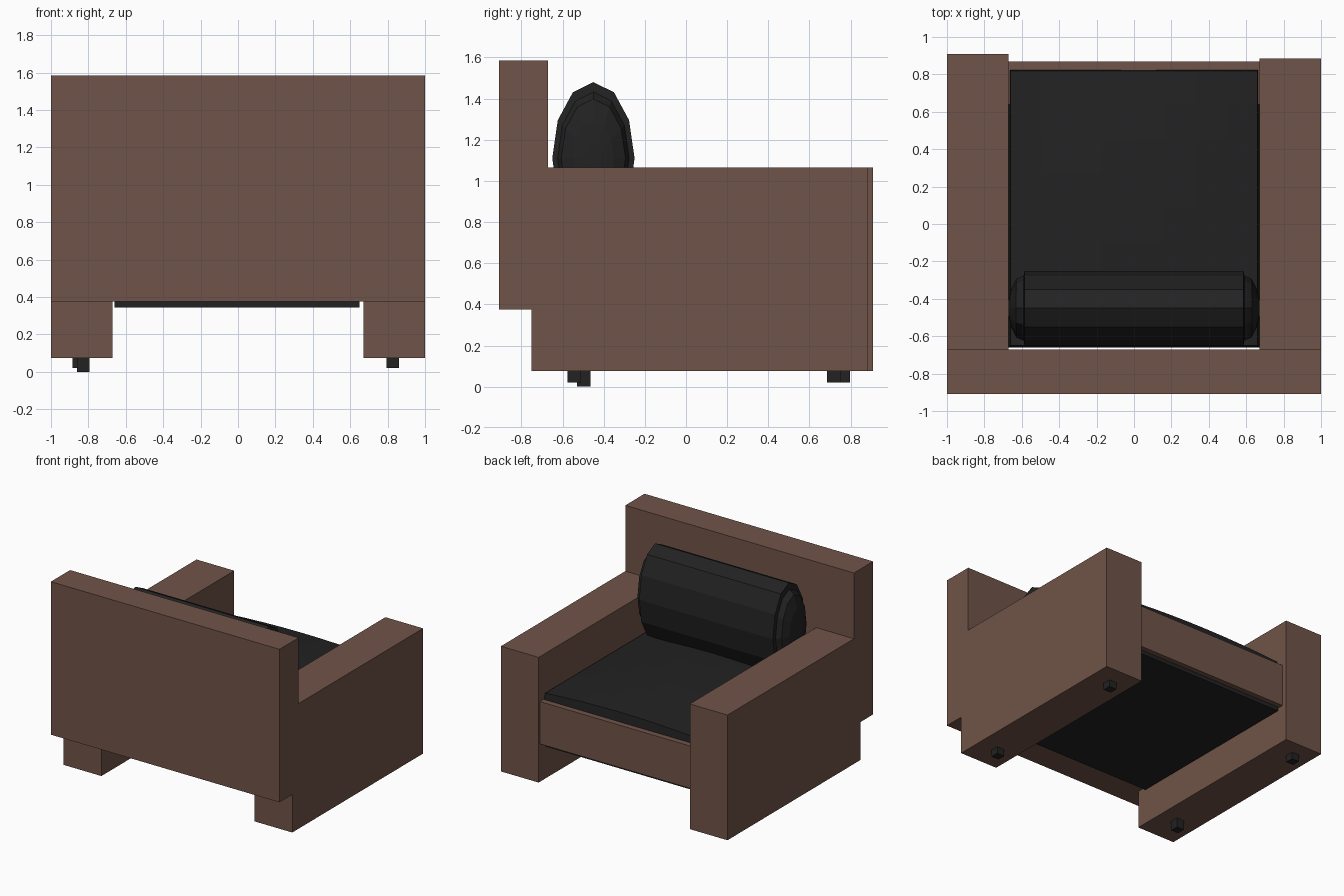
import bpy, bmesh, math

if "Cube" in bpy.data.objects:
    bpy.data.objects.remove(bpy.data.objects["Cube"])


def material(name, rgb):
    m = bpy.data.materials.new(name)
    m.diffuse_color = (*rgb, 1)
    m.use_nodes = True
    m.node_tree.nodes["Principled BSDF"].inputs["Base Color"].default_value = m.diffuse_color
    return m


BROWN = material("brown_upholstery", (0.16, 0.088, 0.065))
BLACK = material("black_cushion", (0.016, 0.016, 0.016))


def finish(name, bm, mat):
    bmesh.ops.recalc_face_normals(bm, faces=bm.faces)
    me = bpy.data.meshes.new(name)
    bm.to_mesh(me)
    bm.free()
    me.materials.append(mat)
    ob = bpy.data.objects.new(name, me)
    bpy.context.collection.objects.link(ob)
    return ob


def box(name, x, y, z, mat):
    bm = bmesh.new()
    bmesh.ops.create_cube(bm, size=1)
    for v in bm.verts:
        for i, (lo, hi) in enumerate((x, y, z)):
            v.co[i] = lo if v.co[i] < 0 else hi
    return finish(name, bm, mat)


def loft(name, rings, mat):
    bm = bmesh.new()
    loops = [[bm.verts.new(p) for p in ring] for ring in rings]
    n = len(loops[0])
    for a, b in zip(loops, loops[1:]):
        for i in range(n):
            j = (i + 1) % n
            bm.faces.new((a[i], a[j], b[j], b[i]))
    bm.faces.new(loops[0])
    bm.faces.new(loops[-1])
    return finish(name, bm, mat)


# Frame: back panel, arms and the rail across the open side
box("back_panel", (-1, 1), (-0.91, -0.67), (0.375, 1.585), BROWN)
box("left_arm", (-1, -0.67), (-0.75, 0.91), (0.075, 1.065), BROWN)
box("right_arm", (0.67, 1), (-0.75, 0.885), (0.075, 1.065), BROWN)
box("seat_rail", (-0.67, 0.67), (0.64, 0.87), (0.375, 0.71), BROWN)

# Seat base showing underneath the rail
box("seat_base", (-0.66, 0.65), (-0.66, 0.83), (0.345, 0.65), BLACK)

# Seat cushion: grid with a softly crowned top
bm = bmesh.new()
bmesh.ops.create_grid(bm, x_segments=8, y_segments=8, size=1)
ext = bmesh.ops.extrude_face_region(bm, geom=bm.faces[:])
top = {v for v in ext["geom"] if isinstance(v, bmesh.types.BMVert)}
for v in bm.verts:
    u, w = v.co.x, v.co.y
    crown = 0.06 * (1 - u * u) * (1 - 0.6 * w * w)
    inset = 0.985 if v in top else 1
    z = 0.76 + crown if v in top else 0.64
    v.co = (0.67 * u * inset, 0.085 + 0.745 * w * inset, z)
finish("seat_cushion", bm, BLACK)

# Back cushion: twelve-sided oval bolster with domed ends
half = [(0.585, 1.0), (0.59, 0.87), (0.63, 0.78), (0.658, 0.5), (0.67, 0.2)]
stations = [(-x, s) for x, s in reversed(half)] + half
loft("back_cushion", [
    [(x, -0.45 + 0.2 * s * math.sin(math.tau * i / 12),
      1.11 + 0.37 * s * math.cos(math.tau * i / 12)) for i in range(12)]
    for x, s in stations], BLACK)

# Small square feet
R = 0.0325
for name, x, y, z in (("front_left_foot", -0.8275, -0.4975, 0.0),
                      ("front_right_foot", 0.8275, -0.5425, 0.02),
                      ("rear_left_foot", -0.8525, 0.765, 0.02),
                      ("rear_right_foot", 0.8275, 0.7175, 0.02)):
    box(name, (x - R, x + R), (y - R, y + R), (z, 0.08), BLACK)

# Extra foot overlapping the left one, as seen from the front
